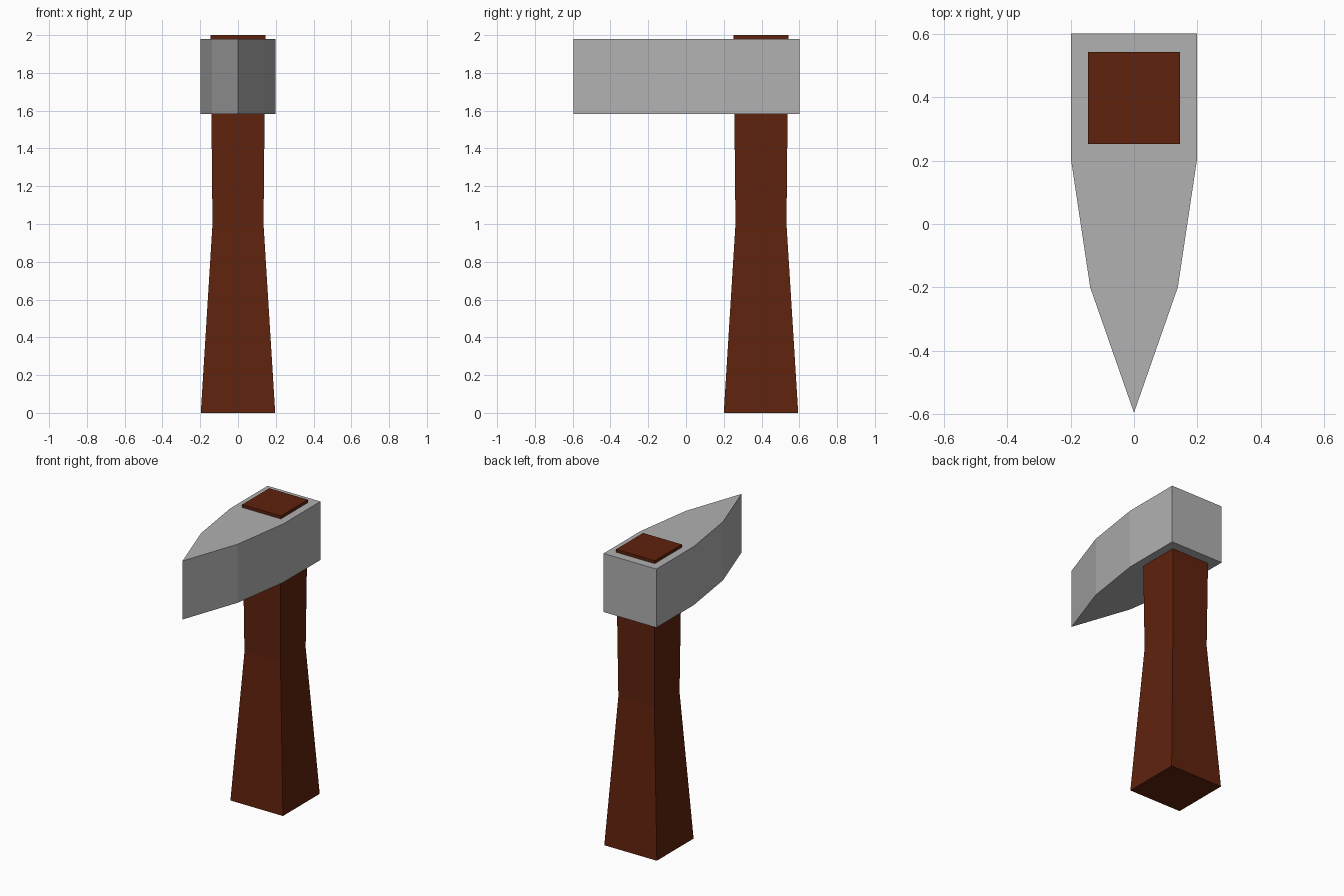
import bpy

if "Cube" in bpy.data.objects:
    bpy.data.objects.remove(bpy.data.objects["Cube"])


def material(name, rgb):
    mat = bpy.data.materials.new(name)
    mat.diffuse_color = (*rgb, 1)
    mat.use_nodes = True
    mat.node_tree.nodes["Principled BSDF"].inputs["Base Color"].default_value = mat.diffuse_color
    return mat


def loft(name, rings, mat):
    """Join equal-sized rings of points into a capped solid."""
    n = len(rings[0])
    verts = [p for ring in rings for p in ring]
    faces = [list(reversed(range(n))), list(range(len(verts) - n, len(verts)))]
    for r in range(len(rings) - 1):
        for i in range(n):
            j = (i + 1) % n
            faces.append([r * n + i, r * n + j, (r + 1) * n + j, (r + 1) * n + i])
    mesh = bpy.data.meshes.new(name)
    mesh.from_pydata(verts, [], faces)
    mesh.materials.append(mat)
    obj = bpy.data.objects.new(name, mesh)
    bpy.context.collection.objects.link(obj)
    return obj


wood = material("brown wood", (0.115, 0.016, 0.004))
steel = material("grey steel", (0.44, 0.44, 0.44))

# Square handle, waisted at mid height and poking through the head
HANDLE_Y = 0.397
handle_rings = []
for z, h in [(0, 0.197), (1.0, 0.135), (2.0, 0.145)]:
    handle_rings.append([(sx * h, HANDLE_Y + sy * h, z)
                         for sx, sy in [(-1, -1), (1, -1), (1, 1), (-1, 1)]])
loft("handle", handle_rings, wood)

# Wedge head: mirrored outline tapering to a vertical front edge
side = [(0.198, -0.0 + 0.6), (0.198, 0.2), (0.138, -0.2)]
outline = ([(0, -0.595)] + [(x, y) for x, y in reversed(side)]
           + [(-x, y) for x, y in side])
loft("hammer_head", [[(x, y, z) for x, y in outline] for z in (1.583, 1.98)], steel)
